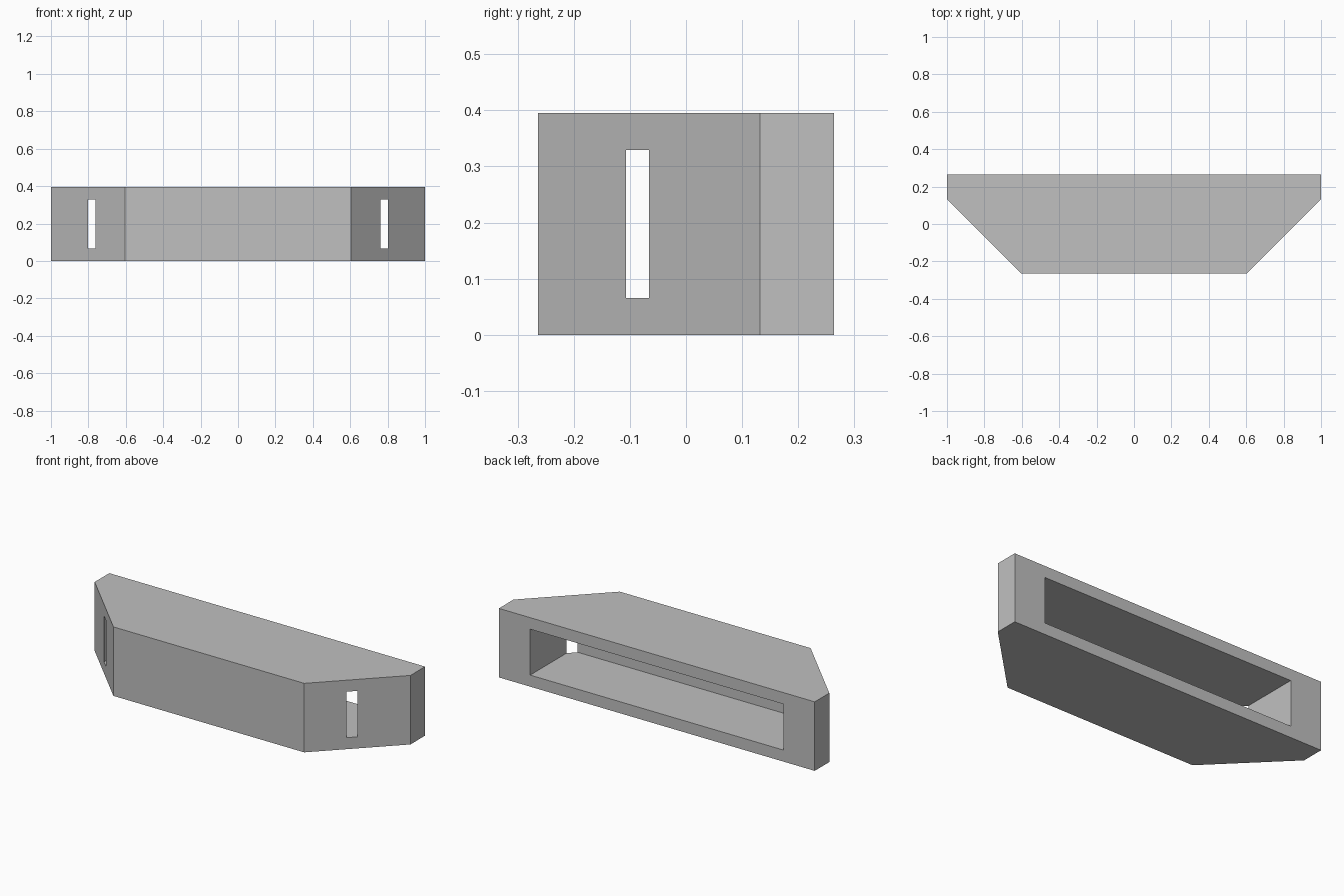
import bpy
import bmesh

default = bpy.data.objects.get("Cube")
if default:
    bpy.data.objects.remove(default, do_unlink=True)

HEIGHT, WALL = 0.395, 0.066
BACK, SHOULDER, FRONT = 0.264, 0.132, -0.264
POCKET_X, POCKET_FRONT = 0.802, -0.107

grey = bpy.data.materials.new("plain grey")
grey.use_nodes = True
colour = (0.53, 0.53, 0.53, 1)
grey.diffuse_color = colour
grey.node_tree.nodes["Principled BSDF"].inputs["Base Color"].default_value = colour


def prism(name, half_outline, z0, z1):
    """Extrude an outline mirrored across x = 0 from z0 to z1."""
    outline = half_outline + [(-x, y) for x, y in reversed(half_outline)]
    bm = bmesh.new()
    base = bm.faces.new([bm.verts.new((x, y, z0)) for x, y in outline])
    grown = bmesh.ops.extrude_face_region(bm, geom=[base])
    top = [v for v in grown["geom"] if isinstance(v, bmesh.types.BMVert)]
    bmesh.ops.translate(bm, verts=top, vec=(0, 0, z1 - z0))
    bmesh.ops.recalc_face_normals(bm, faces=bm.faces)
    mesh = bpy.data.meshes.new(name)
    bm.to_mesh(mesh)
    bm.free()
    mesh.materials.append(grey)
    obj = bpy.data.objects.new(name, mesh)
    bpy.context.collection.objects.link(obj)
    return obj


# Housing with two bevelled front corners
housing = prism("housing", [(0.604, FRONT), (1.0, SHOULDER), (1.0, BACK)], 0, HEIGHT)

# Rear pocket, whose front corners break through the slanted faces as slots
pocket = prism("pocket_cutter", [(POCKET_X, POCKET_FRONT), (POCKET_X, BACK + 0.1)],
               WALL, HEIGHT - WALL)
cut = housing.modifiers.new("pocket", "BOOLEAN")
cut.operation = "DIFFERENCE"
cut.solver = "EXACT"
cut.object = pocket

# Apply the cut and drop the cutter
bpy.context.view_layer.objects.active = housing
housing.select_set(True)
bpy.ops.object.modifier_apply(modifier=cut.name)
bpy.data.objects.remove(pocket, do_unlink=True)
